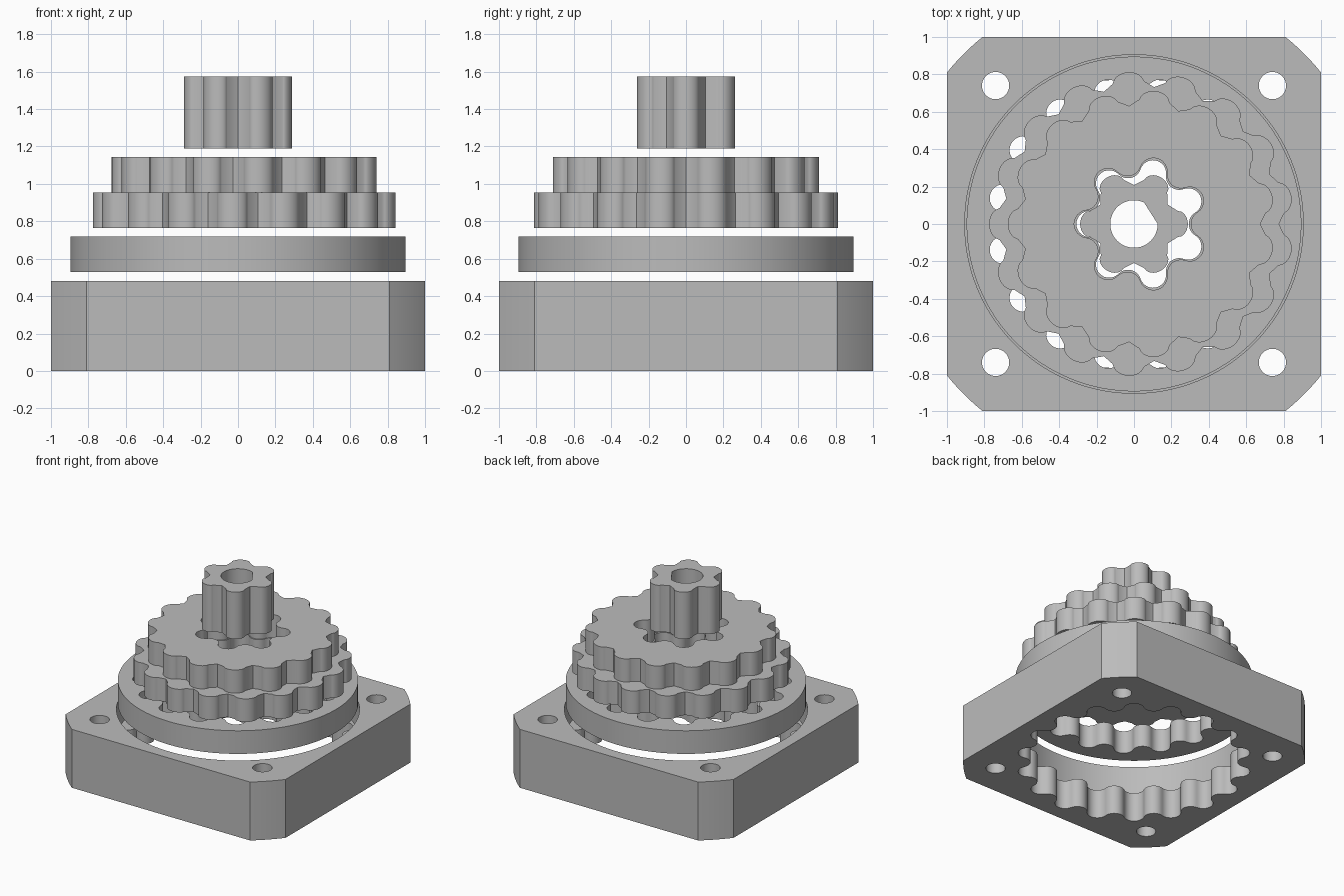
import bpy
import bmesh
from math import sin, cos, pi, atan2, radians, hypot, sqrt

if "Cube" in bpy.data.objects:
    bpy.data.objects.remove(bpy.data.objects["Cube"], do_unlink=True)

ECC = 0.04      # eccentric offset of the compound gear
PIN = 0.07      # radius of the rounded ring teeth

steel = bpy.data.materials.new("plain_grey")
steel.use_nodes = True
GREY = (0.5, 0.5, 0.5, 1)
steel.diffuse_color = GREY
steel.node_tree.nodes["Principled BSDF"].inputs["Base Color"].default_value = GREY


# ---- flat outlines ----
def arc(cx, cy, r, a0, a1, n):
    return [(cx + r * cos(a0 + (a1 - a0) * i / n), cy + r * sin(a0 + (a1 - a0) * i / n))
            for i in range(n + 1)]


def circle(r, cx=0.0, cy=0.0, n=32):
    return arc(cx, cy, r, 0, 2 * pi, n)[:-1]


def cycloid_gear(lobes, inner, cx=0.0, steps=24):
    """Offset trochoid that rolls inside a ring with one more tooth."""
    pins, rp = lobes + 1, inner + PIN
    pts = []
    for i in range(lobes * steps):
        t = 2 * pi * i / (lobes * steps)
        x = rp * cos(t) + ECC * cos(pins * t)
        y = rp * sin(t) + ECC * sin(pins * t)
        dx = -rp * sin(t) - ECC * pins * sin(pins * t)
        dy = rp * cos(t) + ECC * pins * cos(pins * t)
        s = hypot(dx, dy)
        x, y = x - PIN * dy / s, y + PIN * dx / s
        pts.append((cx - x, -y))
    return pts


def ring_teeth(count, ri, ro, cx=0.0, steps=12):
    """Internal teeth made of tangent arcs, a tooth pointing in at angle zero."""
    half = pi / count
    a = PIN
    for _ in range(40):
        c1, c2 = ri + a, ro - a
        a = hypot(c2 * cos(half) - c1, c2 * sin(half)) / 2
    c1, c2 = ri + a, ro - a
    lean = atan2(c2 * sin(half), c2 * cos(half) - c1)   # tooth centre to groove centre
    spread = lean - half
    pts = []
    for k in range(count):
        t = 2 * k * half
        pts += arc(c1 * cos(t), c1 * sin(t), a, t + 2 * pi - lean, t + lean, steps)[:-1]
        g = t + half
        pts += arc(c2 * cos(g), c2 * sin(g), a, g - pi + spread, g + pi - spread, steps)[:-1]
    return [(x + cx, y) for x, y in pts]


# ---- solids from caps and walls ----
class Solid:
    def __init__(self):
        self.bm = bmesh.new()

    def cap(self, z, *loops):
        edges = []
        for loop in loops:
            vs = [self.bm.verts.new((x, y, z)) for x, y in loop]
            edges += [self.bm.edges.new((v, vs[i - 1])) for i, v in enumerate(vs)]
        bmesh.ops.triangle_fill(self.bm, edges=edges, use_beauty=True, normal=(0, 0, 1))

    def wall(self, z0, z1, *loops):
        for loop in loops:
            lo = [self.bm.verts.new((x, y, z0)) for x, y in loop]
            hi = [self.bm.verts.new((x, y, z1)) for x, y in loop]
            for i in range(len(loop)):
                self.bm.faces.new((lo[i - 1], lo[i], hi[i], hi[i - 1]))

    def finish(self, name):
        bm = self.bm
        bmesh.ops.remove_doubles(bm, verts=bm.verts, dist=0.0001)
        bmesh.ops.recalc_face_normals(bm, faces=bm.faces)
        mesh = bpy.data.meshes.new(name)
        bm.to_mesh(mesh)
        bm.free()
        mesh.materials.append(steel)
        obj = bpy.data.objects.new(name, mesh)
        bpy.context.collection.objects.link(obj)
        bpy.ops.object.select_all(action='DESELECT')
        obj.select_set(True)
        bpy.context.view_layer.objects.active = obj
        bpy.ops.object.shade_smooth_by_angle(angle=radians(30))


# ---- housing: square plate with rounded corners, bolt holes, recess and fixed teeth ----
FLAT = 0.81
corner_r = sqrt(1 + FLAT * FLAT)
start = atan2(FLAT, 1)
outer = []
for q in range(4):
    outer += arc(0, 0, corner_r, q * pi / 2 + start, (q + 1) * pi / 2 - start, 6)
bolts = [circle(0.073, sx * 0.74, sy * 0.74) for sx in (-1, 1) for sy in (-1, 1)]
fixed_teeth = ring_teeth(18, 0.78, 0.885)
recess = circle(0.905, n=128)
TOP, LEDGE = 0.48, 0.24
housing = Solid()
housing.cap(0, outer, fixed_teeth, *bolts)
housing.cap(LEDGE, fixed_teeth, recess)
housing.cap(TOP, outer, recess, *bolts)
housing.wall(0, TOP, outer, *bolts)
housing.wall(0, LEDGE, fixed_teeth)
housing.wall(LEDGE, TOP, recess)
housing.finish("housing")

# ---- output ring with internal teeth ----
rim, teeth = circle(0.895, n=128), ring_teeth(16, 0.678, 0.785)
ring = Solid()
for z in (0.53, 0.72):
    ring.cap(z, rim, teeth)
ring.wall(0.53, 0.72, rim, teeth)
ring.finish("output_ring")

# ---- compound gear: two stacked lobed discs with a lobed centre opening ----
big, small = cycloid_gear(17, 0.775, ECC), cycloid_gear(15, 0.675, ECC)
bore_low, bore_high = ring_teeth(7, 0.253, 0.348, ECC), ring_teeth(7, 0.264, 0.36, ECC)
Z0, Z1, Z2 = 0.765, 0.955, 1.145
gear = Solid()
gear.cap(Z0, big, bore_low)
gear.cap(Z1, big, small)
gear.cap(Z1, bore_high, bore_low)
gear.cap(Z2, small, bore_high)
gear.wall(Z0, Z1, big, bore_low)
gear.wall(Z1, Z2, small, bore_high)
gear.finish("compound_gear")

# ---- drive pinion with a flat-sided shaft hole ----
lobes = cycloid_gear(6, 0.248)
shaft_hole = arc(0, 0, 0.127, radians(65), radians(360), 40)
pinion = Solid()
for z in (1.19, 1.575):
    pinion.cap(z, lobes, shaft_hole)
pinion.wall(1.19, 1.575, lobes, shaft_hole)
pinion.finish("drive_pinion")
